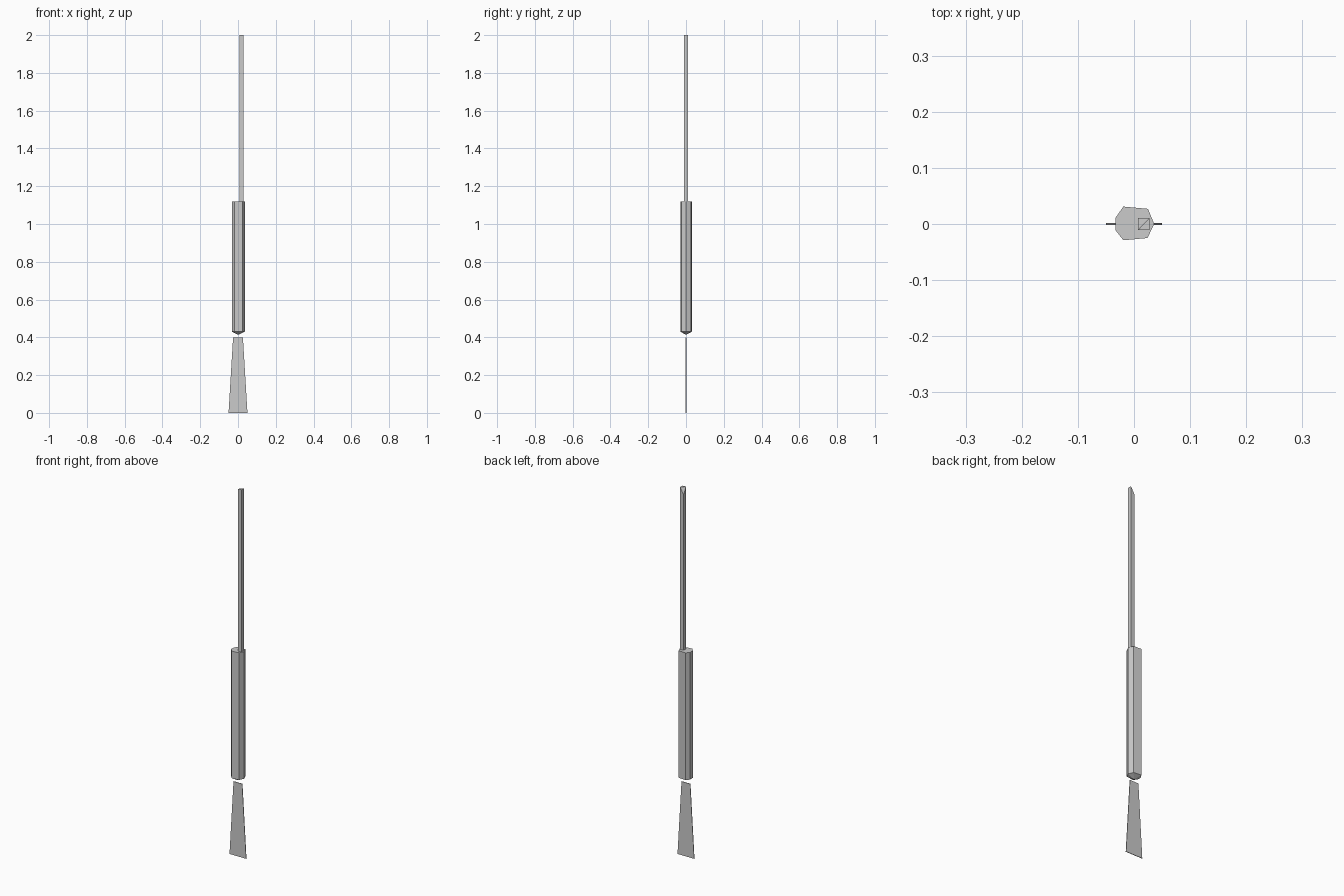
import bpy

if "Cube" in bpy.data.objects:
    bpy.data.objects.remove(bpy.data.objects["Cube"])

def loft(name, rings):
    """Skin a stack of equal-length point rings and cap both ends."""
    n = len(rings[0])
    verts = [p for ring in rings for p in ring]
    faces = [tuple(reversed(range(n)))]
    for r in range(len(rings) - 1):
        for i in range(n):
            j = (i + 1) % n
            faces.append((r * n + i, r * n + j, (r + 1) * n + j, (r + 1) * n + i))
    top = (len(rings) - 1) * n
    if n == 4:  # split along the diagonal so a slanted end stays crisp
        faces += [(top, top + 1, top + 2), (top, top + 2, top + 3)]
    else:
        faces.append(tuple(range(top, top + n)))
    mesh = bpy.data.meshes.new(name)
    mesh.from_pydata(verts, [], faces)
    mesh.update()
    obj = bpy.data.objects.new(name, mesh)
    bpy.context.collection.objects.link(obj)
    return obj

def ring(points, z, scale=1.0):
    return [(x * scale, y * scale, z) for x, y in points]

# Seven-sided handle with a tapered lower end
grip = [(0.036, 0), (0.025, 0.027), (-0.019, 0.031), (-0.033, 0.011),
        (-0.033, -0.011), (-0.019, -0.029), (0.024, -0.025)]
loft("handle", [ring(grip, 0.415, 0.12), ring(grip, 0.43), ring(grip, 1.12)])

# Off-centre square shaft, one top corner cut lower
square = [(0.007, -0.011), (0.028, -0.011), (0.028, 0.011), (0.007, 0.011)]
shaft_top = ring(square, 2.0)
shaft_top[3] = (0.007, 0.011, 1.965)
loft("shaft", [ring(square, 1.12), shaft_top])

# Thin flared blade
def blade_ring(w, z, t=0.0015):
    return ring([(-w, -t), (w, -t), (w, t), (-w, t)], z)

loft("blade", [blade_ring(0.05, 0.0), blade_ring(0.026, 0.4)])
